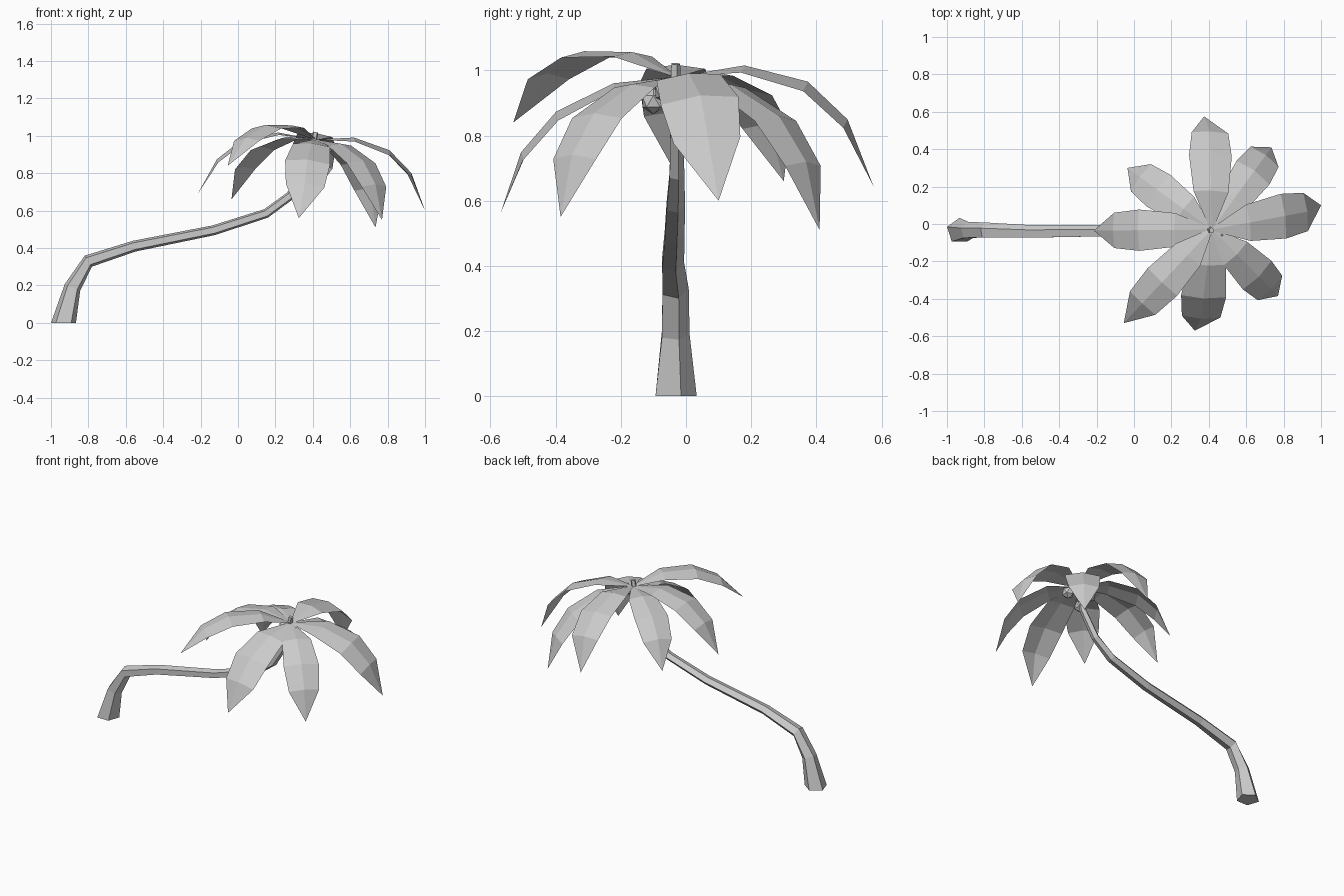
import bpy, bmesh, math
from mathutils import Vector

if "Cube" in bpy.data.objects:
    bpy.data.objects.remove(bpy.data.objects["Cube"], do_unlink=True)

grey = bpy.data.materials.new("plain_grey")
grey.use_nodes = True
colour = (0.6, 0.6, 0.6, 1)
grey.diffuse_color = colour
grey.node_tree.nodes["Principled BSDF"].inputs["Base Color"].default_value = colour

CROWN = Vector((0.415, -0.03, 0.98))
UP = Vector((0, 0, 1))


def finish(bm, name):
    mesh = bpy.data.meshes.new(name)
    bm.to_mesh(mesh)
    bm.free()
    mesh.materials.append(grey)
    bpy.context.collection.objects.link(bpy.data.objects.new(name, mesh))


# Bent five-sided trunk: centre x, y, z and radius of each ring
def build_trunk():
    rings = [(-0.933, -0.037, 0, 0.07), (-0.885, -0.036, 0.19, 0.047),
             (-0.80, -0.036, 0.33, 0.037), (-0.555, -0.043, 0.41, 0.031),
             (-0.13, -0.038, 0.495, 0.028), (0.15, -0.034, 0.585, 0.026),
             (0.28, -0.03, 0.68, 0.025), (0.375, -0.03, 0.83, 0.022),
             (0.415, -0.033, 1.02, 0.015)]
    pts = [Vector(r[:3]) for r in rings]
    bm = bmesh.new()
    loops = []
    for i, (p, r) in enumerate(zip(pts, rings)):
        along = (pts[min(i + 1, len(pts) - 1)] - pts[max(i - 1, 0)]).normalized()
        if i == 0:
            along = UP
        side = Vector((0, 1, 0)).cross(along).normalized()
        stretch = 1.2 if 1 < i < 6 else 1
        ring = []
        for k in range(5):
            a = math.radians(-54 + 72 * k)
            ring.append(bm.verts.new(p + side * math.cos(a) * r[3]
                                     + Vector((0, math.sin(a) * r[3] * stretch, 0))))
        loops.append(ring)
    for low, high in zip(loops, loops[1:]):
        for k in range(5):
            n = (k + 1) % 5
            bm.faces.new((low[k], low[n], high[n], high[k]))
    bm.faces.new(loops[0][::-1])
    bm.faces.new(loops[-1])
    finish(bm, "trunk")


# Arched frond, folded along its midrib, reaching from the crown to its tip;
# bend pushes the tip sideways and roll lifts one edge above the other
def build_frond(name, tip, width, arch, bend, roll):
    tip = Vector(tip)
    chord = tip - CROWN
    chord -= UP.cross(chord).normalized() * bend
    length = chord.length
    along = chord.normalized()
    across = UP.cross(along).normalized()
    lift = along.cross(across)
    # distance along, height above the chord, half width, edge droop
    profile = [(0, 0, 0.008, 0), (0.24, 0.17, 0.098, 0.014),
               (0.52, 0.235, 0.12, 0.02), (0.755, 0.18, 0.103, 0.018)]
    bm = bmesh.new()
    rows = []
    for t, h, w, droop in profile:
        mid = CROWN + (along * t + lift * h * arch) * length
        rows.append([bm.verts.new(mid + (across + lift * roll) * s * w * width
                                  - lift * abs(s) * droop) for s in (-1, 0, 1)])
    for a, b in zip(rows, rows[1:]):
        for k in range(2):
            bm.faces.new((a[k], b[k], b[k + 1], a[k + 1]))
    end = bm.verts.new(tip)
    for k in range(2):
        bm.faces.new((rows[-1][k], end, rows[-1][k + 1]))
    bmesh.ops.recalc_face_normals(bm, faces=bm.faces)
    bm.normal_update()
    if sum(f.normal.z for f in bm.faces) < 0:
        bmesh.ops.reverse_faces(bm, faces=bm.faces)
    finish(bm, name)


# Small faceted nuts hanging below the crown
def build_nut(name, centre):
    bm = bmesh.new()
    bmesh.ops.create_icosphere(bm, subdivisions=1, radius=0.04)
    bmesh.ops.translate(bm, verts=bm.verts, vec=centre)
    finish(bm, name)


build_trunk()
# tip, width, arch, bend, roll
fronds = {
    "back": ((0.375, 0.575, 0.645), 0.95, 1.12, 0.03, 0.12),
    "back_left": ((0.735, 0.41, 0.51), 0.9, 0.97, 0, 0),
    "left": ((1.0, 0.1, 0.6), 1, 1, 0.02, 0.12),
    "front_left": ((0.77, -0.385, 0.55), 0.9, 0.95, 0, 0),
    "front": ((0.325, -0.57, 0.56), 1.0, 0.87, -0.025, -0.12),
    "front_right": ((-0.055, -0.53, 0.84), 0.9, 0.94, 0, 0),
    "right": ((-0.215, -0.035, 0.69), 0.92, 1, 0, 0),
    "back_right": ((-0.035, 0.3, 0.66), 0.88, 0.97, 0, 0),
}
for place, shape in fronds.items():
    build_frond("frond_" + place, *shape)
for i, centre in enumerate([(0.34, -0.1, 0.905), (0.35, 0, 0.93), (0.47, -0.06, 0.935)]):
    build_nut("nut_%d" % (i + 1), centre)
